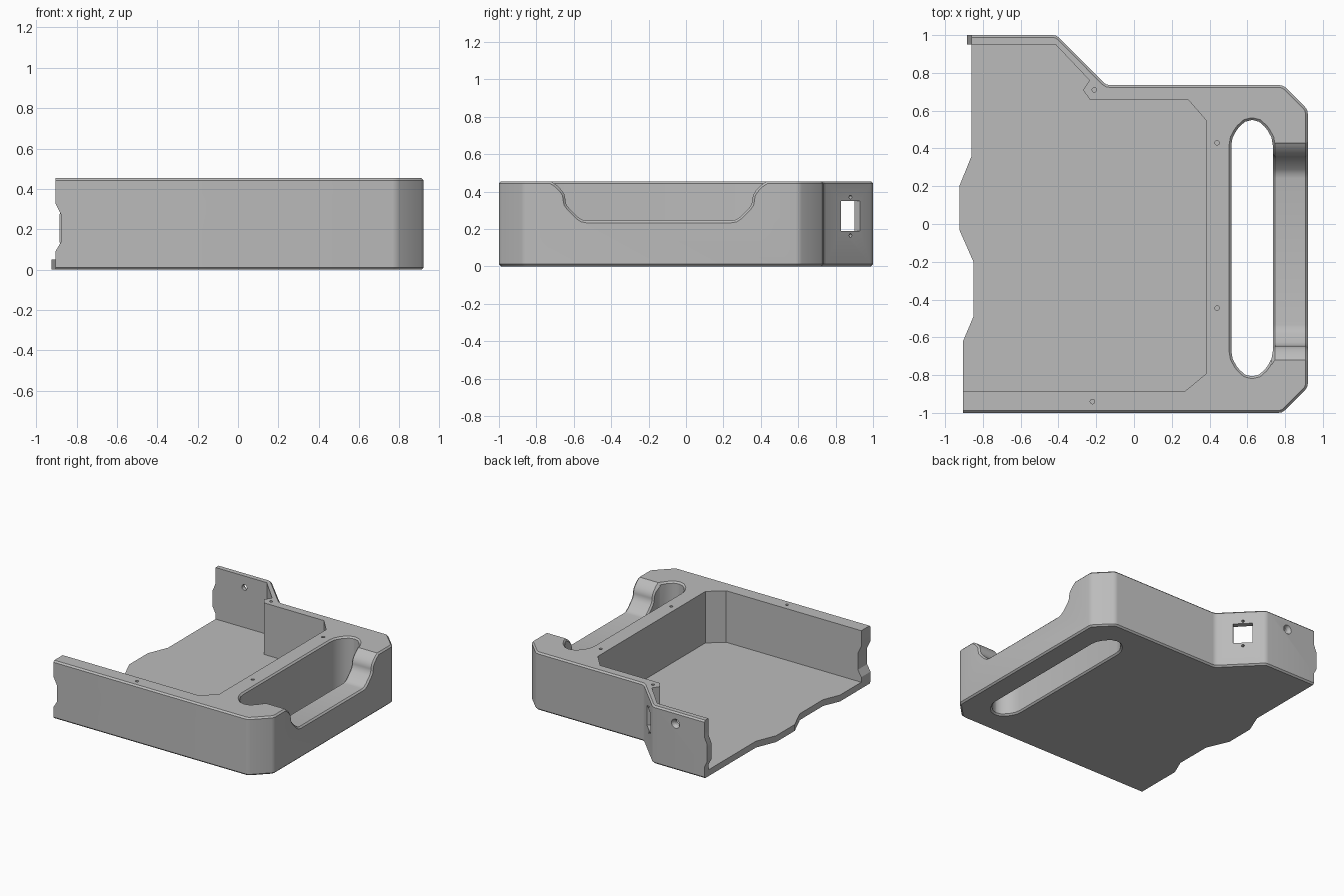
import bpy, bmesh, math
from mathutils import Vector

cube = bpy.data.objects.get("Cube")
if cube:
    bpy.data.objects.remove(cube, do_unlink=True)

H, CH = 0.455, 0.012          # overall height, edge chamfer

grey = bpy.data.materials.new("plain grey")
grey.use_nodes = True
grey.diffuse_color = (0.5, 0.5, 0.5, 1)
grey.node_tree.nodes["Principled BSDF"].inputs["Base Color"].default_value = (0.5, 0.5, 0.5, 1)


def rounded(pts, r):
    """Replace every corner with a short three-point curve."""
    out = []
    for i, p in enumerate(pts):
        p, a, b = Vector(p), Vector(pts[i - 1]), Vector(pts[(i + 1) % len(pts)])
        s = p + (a - p).normalized() * min(r, (a - p).length * 0.45)
        e = p + (b - p).normalized() * min(r, (b - p).length * 0.45)
        out += [s, (s + e) / 4 + p / 2, e]
    return out


def offset(pts, d):
    """Grow (or shrink) a closed outline by d."""
    pts = [Vector(p) for p in pts]
    n = len(pts)
    area = sum(pts[i - 1].cross(pts[i]) for i in range(n))
    sign = 1 if area > 0 else -1
    out = []
    for i, p in enumerate(pts):
        u = (p - pts[i - 1]).normalized()
        v = (pts[(i + 1) % n] - p).normalized()
        n1, n2 = Vector((u.y, -u.x)), Vector((v.y, -v.x))
        out.append(p + sign * d * (n1 + n2) / (1 + n1.dot(n2)))
    return out


PLACE = {"z": lambda u, v, h: (u, v, h),
         "x": lambda u, v, h: (h, u, v),
         "y": lambda u, v, h: (u, h, v)}


def loft(name, pts, layers, axis="z"):
    """Stack offset copies of an outline; layers are (position, offset)."""
    bm = bmesh.new()
    loops = [[bm.verts.new(PLACE[axis](p[0], p[1], h)) for p in offset(pts, d)]
             for h, d in layers]
    n = len(pts)
    for a, b in zip(loops, loops[1:]):
        for i in range(n):
            bm.faces.new((a[i - 1], a[i], b[i], b[i - 1]))
    bm.faces.new(loops[0])
    bm.faces.new(loops[-1])
    return finish(name, bm)


def finish(name, bm):
    bmesh.ops.recalc_face_normals(bm, faces=bm.faces)
    me = bpy.data.meshes.new(name)
    bm.to_mesh(me)
    bm.free()
    me.materials.append(grey)
    ob = bpy.data.objects.new(name, me)
    bpy.context.collection.objects.link(ob)
    return ob


def drill(name, centre, direction, r1, r2, depth):
    """Round cutter centred on a point."""
    bm = bmesh.new()
    bmesh.ops.create_cone(bm, cap_ends=True, segments=20, radius1=r1, radius2=r2, depth=depth)
    ob = finish(name, bm)
    ob.rotation_mode = "QUATERNION"
    ob.rotation_quaternion = Vector(direction).to_track_quat("Z", "Y")
    ob.location = centre
    return ob


# Outer shell, chamfered top and bottom
outline = rounded([(-1.1, -1), (0.785, -1), (0.92, -0.865), (0.92, 0.605),
                   (0.79, 0.735), (-0.147, 0.735), (-0.41, 1), (-1.1, 1)], 0.02)
body = loft("enclosure_half", outline, [(0, -CH), (CH, 0), (H - CH, 0), (H, -CH)])

cutters = []

# Main cavity with the screw boss in its back corner
cavity = [(-1.3, -0.885), (0.27, -0.885), (0.385, -0.79), (0.385, 0.545), (0.285, 0.66),
          (-0.235, 0.66), (-0.27, 0.71), (-0.235, 0.76), (-0.415, 0.95), (-1.3, 0.95)]
cutters.append(loft("cavity_cutter", cavity, [(0.05, 0), (0.7, 0)]))

# Broken left edge of the floor
floor_edge = [(-1.3, -0.89), (-0.905, -0.89), (-0.905, -0.62), (-0.85, -0.49), (-0.85, -0.2),
              (-0.925, -0.03), (-0.925, 0.2), (-0.86, 0.36), (-0.86, 0.955), (-1.3, 0.955)]
cutters.append(loft("floor_edge_cutter", floor_edge, [(-0.1, 0), (0.07, 0)]))


# Broken left ends of the front and back walls
def wall_end(name, x, mid, y0, y1):
    prof = [(-1.3, -0.1), (x, -0.1), (x, 0.09), (mid, 0.14), (mid, 0.27),
            (x, 0.33), (x, 0.7), (-1.3, 0.7)]
    cutters.append(loft(name, prof, [(y0, 0), (y1, 0)], "y"))


wall_end("front_end_cutter", -0.905, -0.875, -1.2, -0.87)
wall_end("back_end_cutter", -0.86, -0.885, 0.94, 1.2)

# Handle slot, right through, with chamfered rims
mid_y, half = -0.128, 0.678
top_end = [(0.735, half - 0.09), (0.665, half), (0.585, half), (0.515, half - 0.09)]
slot = [(x, mid_y + y) for x, y in top_end] + [(x, mid_y - y) for x, y in reversed(top_end)]
cutters.append(loft("slot_cutter", rounded(slot, 0.045),
                    [(-0.02, 0.02 + CH), (CH, 0), (H - CH, 0), (H + 0.02, 0.02 + CH)]))

# Dip in the outer rail for the hand
dip_mid = -0.145
side = [(0.585, 0.7), (0.585, 0.457), (0.55, 0.44), (0.5, 0.385), (0.5, 0.33), (0.415, 0.245)]
dip = [(dip_mid + y, z) for y, z in side] + [(dip_mid - y, z) for y, z in reversed(side)]
cutters.append(loft("handle_dip_cutter", rounded(dip, 0.028),
                    [(0.727, 0.02), (0.747, 0), (0.92 - CH, 0), (0.94, 0.02 + CH)], "x"))

# Screw holes in the rim
for i, (x, y) in enumerate([(-0.21, 0.71), (0.44, 0.43), (0.44, -0.445), (-0.22, -0.94)]):
    cutters.append(drill(f"rim_hole_{i}", (x, y, H), (0, 0, 1), 0.012, 0.012, 0.24))

# Switch window and its two screw holes in the slanted wall
bm = bmesh.new()
bmesh.ops.create_cube(bm, size=1)
window = finish("window_cutter", bm)
window.scale = (0.2, 0.142, 0.16)
window.rotation_euler.z = math.radians(45)
window.location = (-0.29, 0.88, 0.27)
cutters.append(window)
for z in (0.165, 0.37):
    cutters.append(drill("window_screw", (-0.29, 0.88, z), (1, 1, 0), 0.01, 0.01, 0.2))

# Countersunk hole in the back wall
cutters.append(drill("back_hole", (-0.61, 0.97, 0.365), (0, 1, 0), 0.022, 0.022, 0.15))
cutters.append(drill("back_countersink", (-0.61, 0.995, 0.365), (0, 1, 0), 0.022, 0.044, 0.04))

# Carve everything out of the shell
bpy.context.view_layer.objects.active = body
for c in cutters:
    c.hide_render = True
    mod = body.modifiers.new(c.name, "BOOLEAN")
    mod.operation, mod.solver, mod.object = "DIFFERENCE", "EXACT", c
    bpy.context.view_layer.update()
    bpy.ops.object.modifier_apply(modifier=mod.name)
    bpy.data.objects.remove(c, do_unlink=True)

for ob in bpy.context.selected_objects:
    ob.select_set(False)
body.select_set(True)
bpy.ops.object.shade_smooth_by_angle(angle=math.radians(28))
